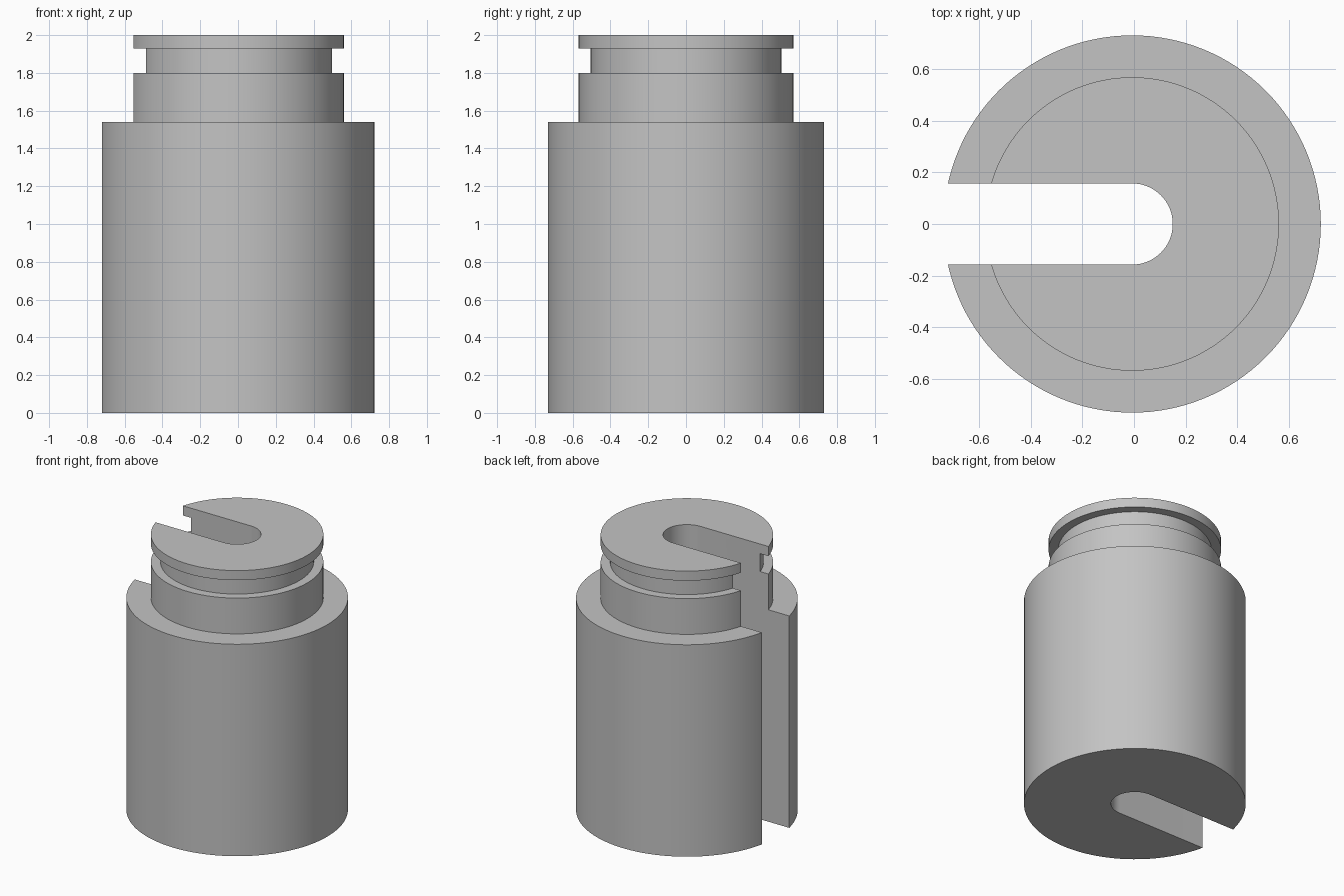
import bpy, bmesh, math
from mathutils import Matrix, Vector

cube = bpy.data.objects.get("Cube")
if cube:
    bpy.data.objects.remove(cube, do_unlink=True)

AXIS_X = -0.007      # turning axis
SLOT = 0.157         # half width of the slot
SEGMENTS = 128

grey = bpy.data.materials.new("light_grey")
grey.use_nodes = True
colour = (0.55, 0.55, 0.55, 1)
grey.diffuse_color = colour
grey.node_tree.nodes["Principled BSDF"].inputs["Base Color"].default_value = colour


def make_object(name, bm):
    bmesh.ops.recalc_face_normals(bm, faces=bm.faces)
    mesh = bpy.data.meshes.new(name)
    bm.to_mesh(mesh)
    bm.free()
    mesh.materials.append(grey)
    obj = bpy.data.objects.new(name, mesh)
    bpy.context.collection.objects.link(obj)
    obj.location.x = AXIS_X
    return obj


# Turned body: wide base, collar, groove and top flange
profile = [(0, 0), (0.73, 0), (0.73, 1.54), (0.568, 1.54), (0.568, 1.8),
           (0.505, 1.8), (0.505, 1.93), (0.568, 1.93), (0.568, 2), (0, 2)]
bm = bmesh.new()
verts = [bm.verts.new((r, 0, z)) for r, z in profile]
edges = [bm.edges.new(pair) for pair in zip(verts, verts[1:])]
bmesh.ops.spin(bm, geom=verts + edges, axis=(0, 0, 1), cent=(0, 0, 0),
               angle=math.tau, steps=SEGMENTS, use_duplicate=False)
bmesh.ops.remove_doubles(bm, verts=bm.verts, dist=0.0005)
bmesh.ops.dissolve_limit(bm, angle_limit=0.001, verts=bm.verts, edges=bm.edges)
body = make_object("slotted_body", bm)

# Round-ended slot cutter, open toward -x
steps = SEGMENTS // 4
arc = [(SLOT * math.sin(a), -SLOT * math.cos(a))
       for a in (math.pi * i / steps for i in range(steps + 1))]
bm = bmesh.new()
outline = [bm.verts.new((x, y, -0.1)) for x, y in [(-1, -SLOT)] + arc + [(-1, SLOT)]]
face = bm.faces.new(outline)
top = bmesh.ops.extrude_face_region(bm, geom=[face])["geom"]
bmesh.ops.translate(bm, vec=(0, 0, 2.2),
                    verts=[v for v in top if isinstance(v, bmesh.types.BMVert)])
cutter = make_object("slot_cutter", bm)

# Cut the slot and apply it
cut = body.modifiers.new("slot", 'BOOLEAN')
cut.operation = 'DIFFERENCE'
cut.solver = 'EXACT'
cut.object = cutter
bpy.context.view_layer.objects.active = body
body.select_set(True)
bpy.ops.object.modifier_apply(modifier=cut.name)
bpy.data.objects.remove(cutter, do_unlink=True)

bpy.ops.object.shade_smooth_by_angle(angle=math.radians(30))
